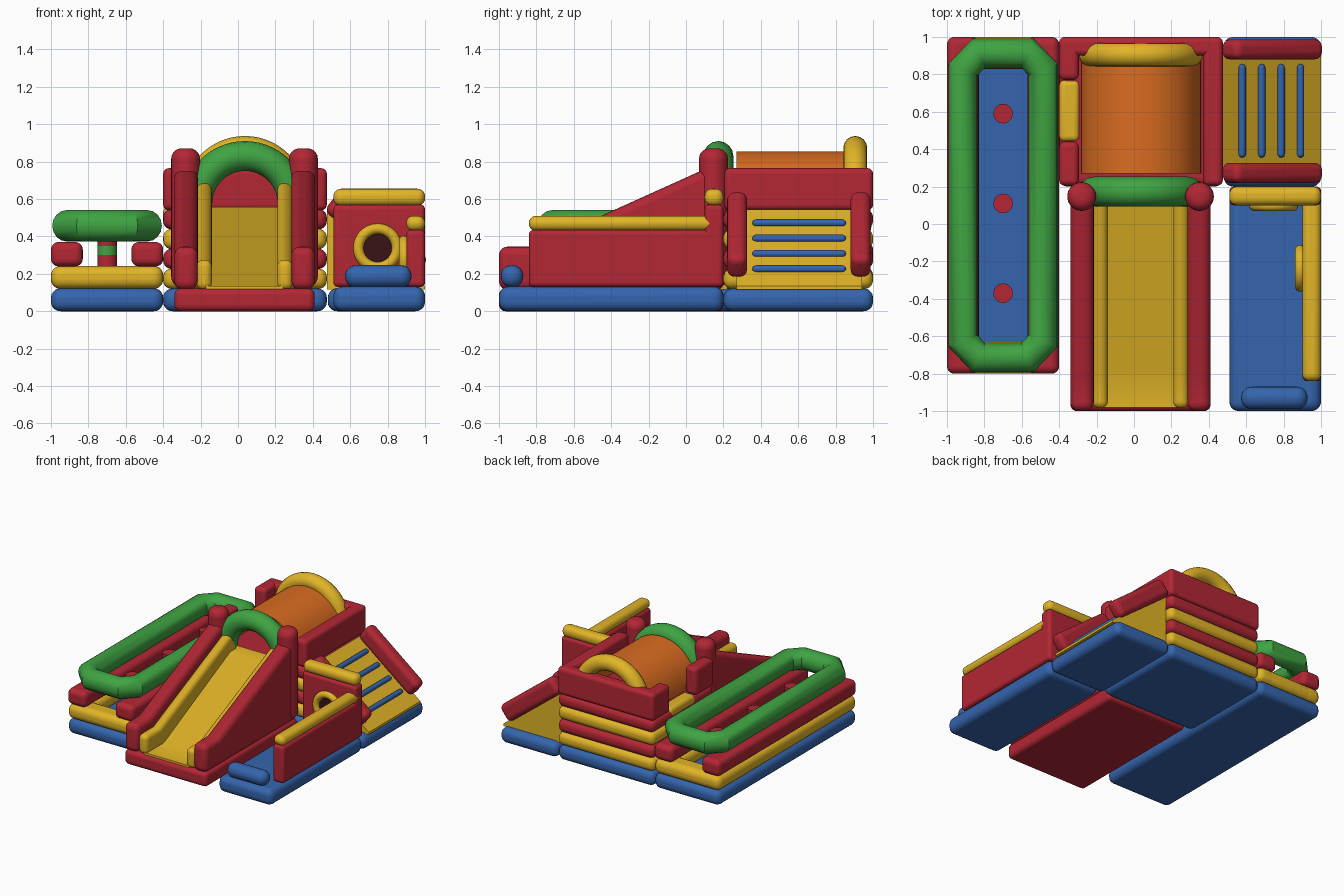
import bpy, bmesh, math
from mathutils import Vector

if "Cube" in bpy.data.objects:
    bpy.data.objects.remove(bpy.data.objects["Cube"])


def mat(name, c):
    m = bpy.data.materials.new(name)
    m.diffuse_color = (*c, 1)
    m.use_nodes = True
    m.node_tree.nodes["Principled BSDF"].inputs["Base Color"].default_value = m.diffuse_color
    return m


RED = mat("red", (0.45, 0.02, 0.035))
BLUE = mat("blue", (0.035, 0.13, 0.42))
YEL = mat("yellow", (0.76, 0.46, 0.02))
GREEN = mat("green", (0.05, 0.37, 0.055))
ORANGE = mat("orange", (0.70, 0.15, 0.015))
DARK = mat("dark_red", (0.04, 0.006, 0.008))


def finish(o, m, bevel=0, segs=5):
    o.data.materials.clear()
    o.data.materials.append(m)
    if bevel:
        b = o.modifiers.new("round", 'BEVEL')
        b.width, b.segments, b.limit_method = bevel, segs, 'ANGLE'
    bpy.ops.object.select_all(action='DESELECT')
    o.select_set(True)
    bpy.context.view_layer.objects.active = o
    bpy.ops.object.shade_smooth_by_angle(angle=math.radians(35))
    return o


def from_bm(name, bm):
    bmesh.ops.recalc_face_normals(bm, faces=bm.faces)
    me = bpy.data.meshes.new(name)
    bm.to_mesh(me)
    bm.free()
    o = bpy.data.objects.new(name, me)
    bpy.context.collection.objects.link(o)
    return o


def box(name, x, y, z, m, r=0.04, tilt=0):
    """Soft cushion given by its extents."""
    bm = bmesh.new()
    bmesh.ops.create_cube(bm, size=1)
    d = Vector((x[1] - x[0], y[1] - y[0], z[1] - z[0]))
    bmesh.ops.scale(bm, vec=d, verts=bm.verts)
    o = from_bm(name, bm)
    o.location = (sum(x) / 2, sum(y) / 2, sum(z) / 2)
    o.rotation_euler.y = tilt
    return finish(o, m, min(r, 0.48 * min(d)))


def prism(name, pts, axis, a, b, m, r=0):
    """Profile (u, z) extruded along x or y."""
    bm = bmesh.new()
    f = bm.faces.new([bm.verts.new((a, u, z) if axis == 'x' else (u, a, z)) for u, z in pts])
    e = bmesh.ops.extrude_face_region(bm, geom=[f])
    v = [g for g in e['geom'] if isinstance(g, bmesh.types.BMVert)]
    bmesh.ops.translate(bm, verts=v, vec=(b - a, 0, 0) if axis == 'x' else (0, b - a, 0))
    return finish(from_bm(name, bm), m, r)


def tube(name, pts, r, m, closed=False):
    cu = bpy.data.curves.new(name, 'CURVE')
    cu.dimensions, cu.bevel_depth, cu.bevel_resolution = '3D', r, 6
    cu.use_fill_caps = True
    s = cu.splines.new('POLY')
    s.points.add(len(pts) - 1)
    for p, q in zip(s.points, pts):
        p.co = (*q, 1)
    s.use_cyclic_u = closed
    o = bpy.data.objects.new(name, cu)
    bpy.context.collection.objects.link(o)
    bpy.ops.object.select_all(action='DESELECT')
    o.select_set(True)
    bpy.context.view_layer.objects.active = o
    bpy.ops.object.convert(target='MESH')
    return finish(bpy.context.view_layer.objects.active, m)


def arch(cx, y, cz, r, n=28):
    return [(cx + r * math.cos(math.pi * i / n), y, cz + r * math.sin(math.pi * i / n)) for i in range(n + 1)]


def cyl(name, loc, r, h, m, bevel=0, rot=(0, 0, 0)):
    bpy.ops.mesh.primitive_cylinder_add(vertices=32, radius=r, depth=h, location=loc, rotation=rot)
    o = bpy.context.object
    o.name = name
    return finish(o, m, bevel)


def ring(name, loc, rot, R=0.103, r=0.028):
    bpy.ops.mesh.primitive_torus_add(location=loc, rotation=rot, major_radius=R, minor_radius=r,
                                     major_segments=40, minor_segments=14)
    o = bpy.context.object
    o.name = name
    return finish(o, YEL)


# Pen on the left: base, yellow kerb, red side cushions, green top ring
box("pen_base", (-1, -0.4), (-0.8, 1), (0, 0.122), BLUE, 0.05)
for n, x in (("left", (-1, -0.83)), ("right", (-0.57, -0.4))):
    box("pen_kerb_" + n, x, (-0.8, 1), (0.12, 0.242), YEL, 0.05)
    box("pen_cushion_" + n, x, (-0.8, 1), (0.24, 0.37), RED, 0.04)
for n, y in (("front", (-0.8, -0.63)), ("back", (0.83, 1))):
    box("pen_kerb_" + n, (-0.99, -0.41), y, (0.12, 0.242), YEL, 0.05)
oct_pts = []
for sx, sy in ((-1, -1), (1, -1), (1, 1), (-1, 1)):
    c = [(-0.7 + sx * 0.215, 0.1 + sy * 0.725, 0.457), (-0.7 + sx * 0.13, 0.1 + sy * 0.815, 0.457)]
    oct_pts += c if sx * sy > 0 and sx < 0 or sx * sy > 0 else c[::-1]
tube("pen_top_ring", oct_pts, 0.084, GREEN, True)
for i, y in enumerate((0.59, 0.11, -0.37)):
    cyl(f"pen_pillar_low_{i}", (-0.7, y, 0.21), 0.052, 0.18, RED)
    cyl(f"pen_pillar_band_{i}", (-0.7, y, 0.325), 0.052, 0.05, GREEN)
    cyl(f"pen_pillar_top_{i}", (-0.7, y, 0.375), 0.052, 0.05, RED)

# Tower: stacked layers and upper walls
box("tower_base", (-0.4, 0.475), (0.2, 1), (0, 0.122), BLUE, 0.05)
for i in range(4):
    z = 0.12 + i * 0.106
    box(f"tower_layer_{i}", (-0.4, 0.475), (0.2, 1), (z, z + 0.108), (YEL, RED)[i % 2], 0.045)
box("tower_wall_right", (0.37, 0.475), (0.205, 1), (0.54, 0.765), RED, 0.03)
box("tower_wall_back", (-0.4, 0.475), (0.9, 1), (0.54, 0.765), RED, 0.03)
box("tower_wall_left_front", (-0.4, -0.295), (0.205, 0.44), (0.54, 0.765), RED, 0.03)
box("tower_wall_left_back", (-0.4, -0.295), (0.77, 1), (0.54, 0.765), RED, 0.03)
box("tower_entry_ledge", (-0.4, -0.29), (0.44, 0.77), (0.45, 0.56), YEL, 0.03)

# Barrel roof and its back arch
outer = [(p[0], p[2]) for p in arch(0.038, 0, 0.535, 0.32)]
inner = [(p[0], p[2]) for p in arch(0.038, 0, 0.535, 0.30)]
prism("barrel_roof", outer + inner[::-1], 'y', 0.27, 0.92, ORANGE)
tube("back_arch", arch(0.037, 0.905, 0.605, 0.268), 0.064, YEL)

# Slide: base, bed, side walls, rails, posts and front arch
box("slide_base", (-0.34, 0.41), (-1, 0.2), (0, 0.122), RED, 0.035)
prism("slide_bed", [(-0.98, 0.115), (-0.98, 0.135), (-0.77, 0.135), (0.1, 0.557), (0.22, 0.557), (0.22, 0.115)],
      'x', -0.17, 0.24, YEL)
for n, s in (("left", -1), ("right", 1)):
    c = 0.035
    prism("slide_wall_" + n, [(-1, 0.115), (-1, 0.345), (-0.82, 0.345), (0.1, 0.76), (0.2, 0.76), (0.2, 0.115)],
          'x', c + s * 0.25, c + s * 0.375, RED, 0.045)
    prism("slide_rail_" + n, [(-0.985, 0.115), (-0.985, 0.275), (-0.8, 0.275), (0.1, 0.685), (0.2, 0.685), (0.2, 0.115)],
          'x', c + s * 0.175, c + s * 0.257, YEL, 0.036)
    cyl("slide_post_" + n, (c + s * 0.315, 0.147, 0.5), 0.077, 0.742, RED, 0.055)
tube("front_arch", arch(0.037, 0.173, 0.575, 0.255), 0.08, GREEN)

# Climbing ramp on the right with rungs and tilted side cushions
box("ramp_base", (0.48, 1), (0.2, 1), (0, 0.122), BLUE, 0.05)
prism("ramp", [(0.475, 0.115), (0.475, 0.545), (1, 0.135), (1, 0.115)], 'y', 0.27, 0.94, YEL)
for i in range(4):
    x, z = 0.578 + i * 0.104, 0.472 - i * 0.082
    tube(f"rung_{i}", [(x, 0.375, z), (x, 0.835, z)], 0.02, BLUE)
    for y in (0.375, 0.835):
        bpy.ops.mesh.primitive_uv_sphere_add(segments=16, ring_count=8, radius=0.02, location=(x, y, z))
        bpy.context.object.name = f"rung_end_{i}"
        finish(bpy.context.object, BLUE)
for n, y in (("front", (0.22, 0.327)), ("back", (0.88, 0.987))):
    box("ramp_cushion_" + n, (0.44, 1.04), y, (0.338, 0.482), RED, 0.04, tilt=0.662)

# Front yard on the right: walls with padded tops, rings and bolster
box("yard_base", (0.51, 1), (-1, 0.2), (0, 0.132), BLUE, 0.05)
box("yard_back_wall", (0.51, 1), (0.1, 0.2), (0.13, 0.57), RED, 0.025)
box("yard_back_pad", (0.51, 1), (0.1, 0.2), (0.563, 0.655), YEL, 0.04)
box("yard_side_wall", (0.9, 1), (-0.84, 0.2), (0.13, 0.435), RED, 0.025)
box("yard_side_pad", (0.9, 1), (-0.84, 0.2), (0.43, 0.51), YEL, 0.038)
ring("back_wall_ring", (0.747, 0.097, 0.338), (math.pi / 2, 0, 0))
cyl("back_wall_hole", (0.747, 0.1, 0.338), 0.095, 0.008, DARK, 0, (math.pi / 2, 0, 0))
ring("side_wall_ring", (0.888, -0.237, 0.28), (0, math.pi / 2, 0), 0.097)
cyl("side_wall_hole", (0.9, -0.237, 0.28), 0.09, 0.008, DARK, 0, (0, math.pi / 2, 0))
box("yard_bolster", (0.572, 0.928), (-0.99, -0.87), (0.128, 0.246), BLUE, 0.056)
